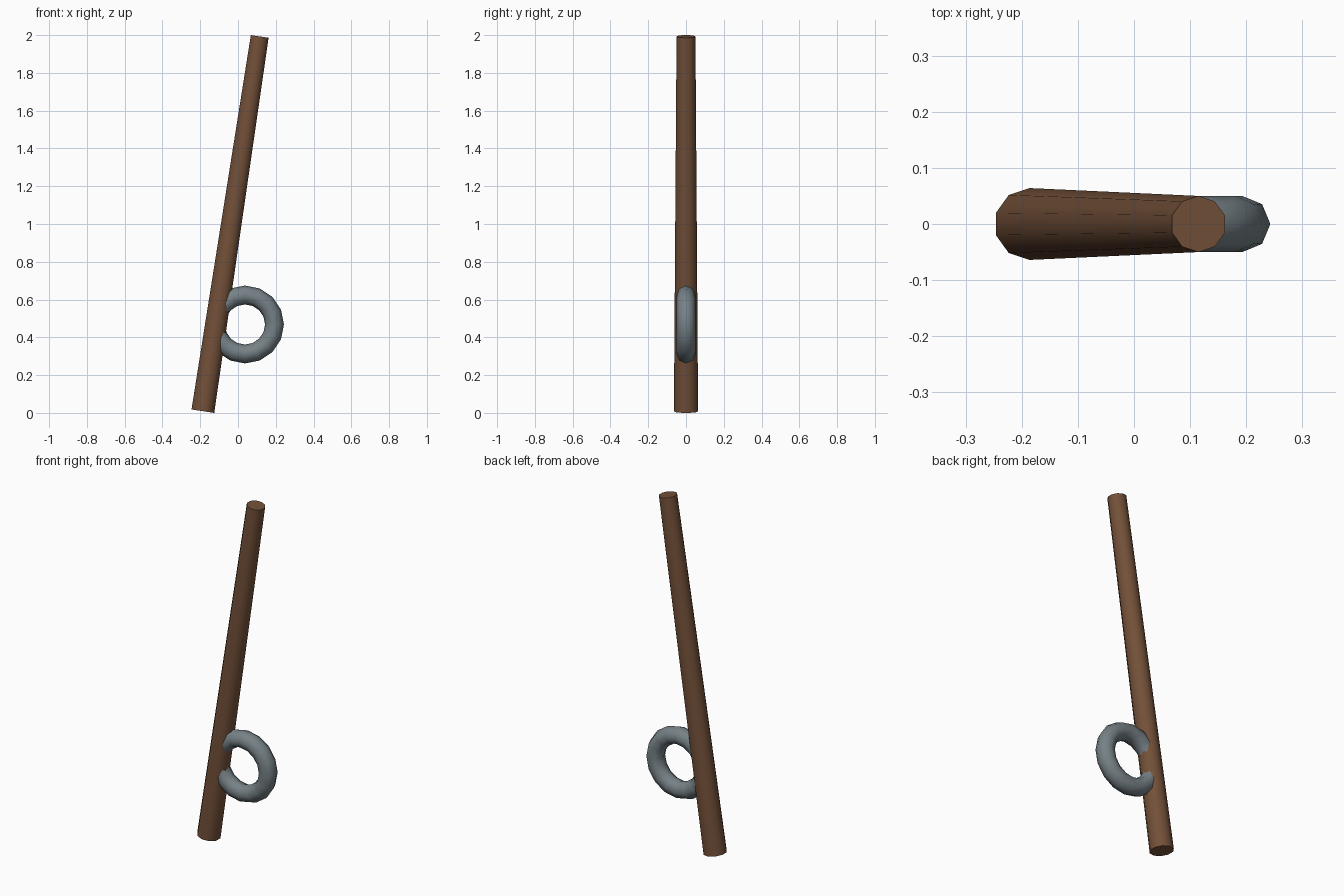
import bpy, math
from mathutils import Vector

if "Cube" in bpy.data.objects:
    bpy.data.objects.remove(bpy.data.objects["Cube"])


def finish(name, color):
    obj = bpy.context.object
    obj.name = name
    bpy.ops.object.shade_smooth_by_angle(angle=math.radians(60))
    mat = bpy.data.materials.new(name + "_material")
    mat.diffuse_color = (*color, 1)
    mat.use_nodes = True
    mat.node_tree.nodes["Principled BSDF"].inputs["Base Color"].default_value = mat.diffuse_color
    obj.data.materials.append(mat)
    return obj


# Leaning tapered wooden pole
base, tip = Vector((-0.186, 0, 0.009)), Vector((0.115, 0, 1.993))
axis = tip - base
bpy.ops.mesh.primitive_cone_add(
    vertices=10, radius1=0.064, radius2=0.05, depth=axis.length,
    location=(base + tip) / 2, rotation=(0, math.atan2(axis.x, axis.z), 0))
finish("wooden_pole", (0.17, 0.08, 0.04))

# Upright metal ring, its left side sunk into the pole
bpy.ops.mesh.primitive_torus_add(
    major_segments=16, minor_segments=8, major_radius=0.156, minor_radius=0.05,
    location=(0.037, 0, 0.468), rotation=(math.pi / 2, 0, 0))
finish("metal_ring", (0.18, 0.22, 0.24))
